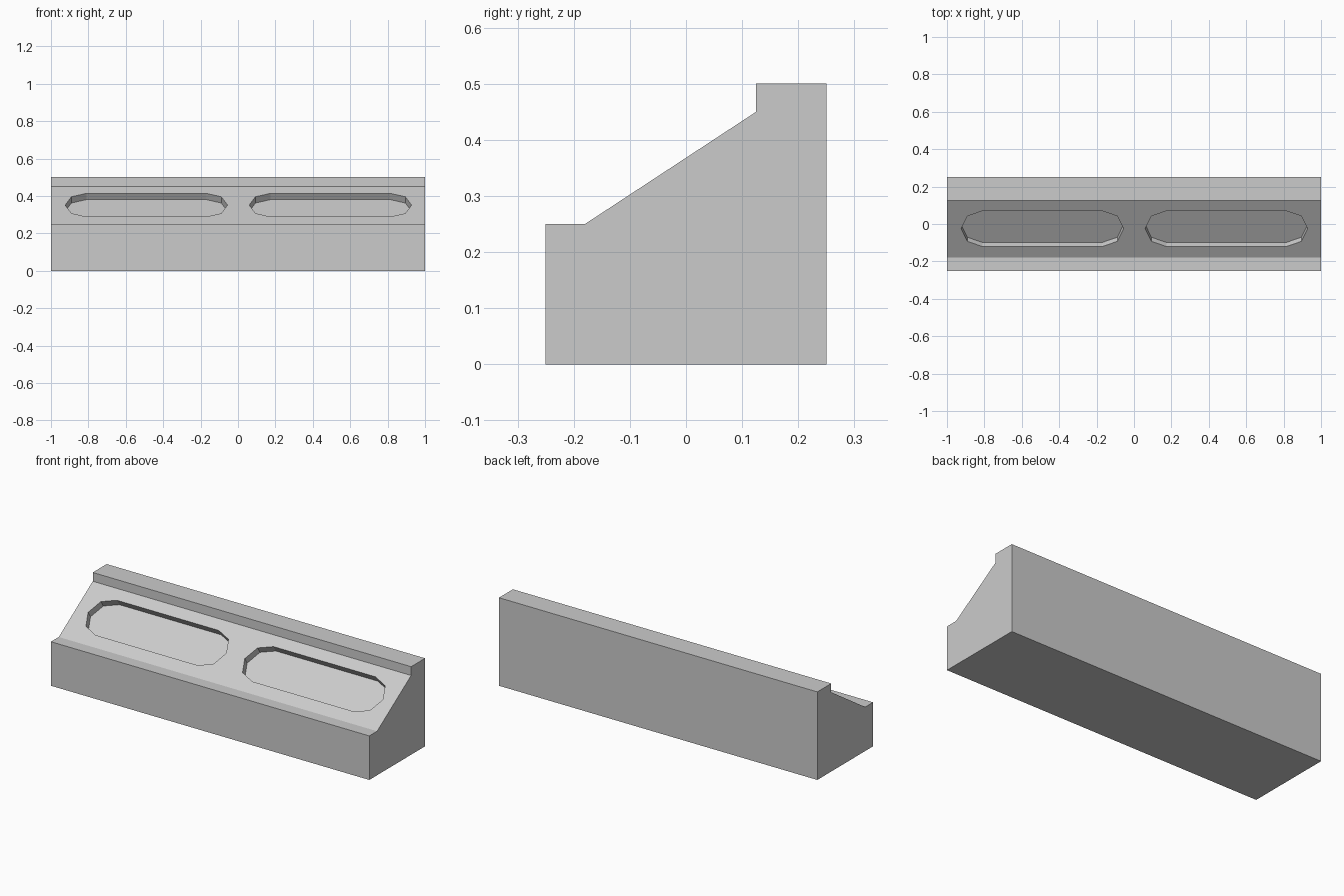
import bpy, bmesh
from math import pi, sin, cos, atan2
from mathutils import Vector, Matrix

if "Cube" in bpy.data.objects:
    bpy.data.objects.remove(bpy.data.objects["Cube"])

LOW, HIGH = Vector((0, -0.18, 0.25)), Vector((0, 0.125, 0.45))
TILT = atan2(HIGH.z - LOW.z, HIGH.y - LOW.y)
DEPTH, RADIUS, HALF_STRAIGHT = 0.04, 0.114, 0.32


def prism(name, points, offset):
    """Extrude a closed outline along an offset into a solid."""
    bm = bmesh.new()
    face = bm.faces.new([bm.verts.new(p) for p in points])
    ext = bmesh.ops.extrude_face_region(bm, geom=[face], use_keep_orig=True)
    verts = [g for g in ext["geom"] if isinstance(g, bmesh.types.BMVert)]
    bmesh.ops.translate(bm, verts=verts, vec=offset)
    bmesh.ops.recalc_face_normals(bm, faces=bm.faces)
    mesh = bpy.data.meshes.new(name)
    bm.to_mesh(mesh)
    bm.free()
    ob = bpy.data.objects.new(name, mesh)
    bpy.context.collection.objects.link(ob)
    return ob


# Stepped body with a sloping front
profile = [(-0.25, 0), (0.25, 0), (0.25, 0.5), (0.125, 0.5),
           HIGH.yz, LOW.yz, (-0.25, 0.25)]
body = prism("sloped_body", [(-1, y, z) for y, z in profile], (2, 0, 0))

# Two faceted slots cut square to the slope
slope_frame = Matrix.Rotation(TILT, 4, 'X')
normal = slope_frame @ Vector((0, 0, 1))
slot_mid = LOW.lerp(HIGH, 0.507)
outline = [(side * (HALF_STRAIGHT + RADIUS * cos(a)), side * RADIUS * sin(a))
           for side in (1, -1) for a in [pi * (i / 4 - 0.5) for i in range(5)]]
for x in (-0.49, 0.494):
    centre = slot_mid + Vector((x, 0, 0)) - normal * DEPTH
    cutter = prism("slot_cutter", [centre + slope_frame @ Vector((u, v, 0))
                                   for u, v in outline], normal * 0.1)
    cutter.hide_render = True
    mod = body.modifiers.new("slot", 'BOOLEAN')
    mod.operation, mod.solver, mod.object = 'DIFFERENCE', 'EXACT', cutter
    bpy.context.view_layer.objects.active = body
    bpy.ops.object.modifier_apply(modifier=mod.name)
    bpy.data.objects.remove(cutter)

# Lighter slot floors
pale = bpy.data.materials.new("pale_panel")
pale.diffuse_color = (0.95, 0.95, 0.95, 1)
pale.use_nodes = True
pale.node_tree.nodes["Principled BSDF"].inputs["Base Color"].default_value = pale.diffuse_color
body.data.materials.clear()
body.data.materials.append(None)
body.data.materials.append(pale)
for poly in body.data.polygons:
    below = (LOW - poly.center).dot(normal)
    on_floor = poly.normal.dot(normal) > 0.99 and below > DEPTH / 2
    poly.material_index = 1 if on_floor else 0
